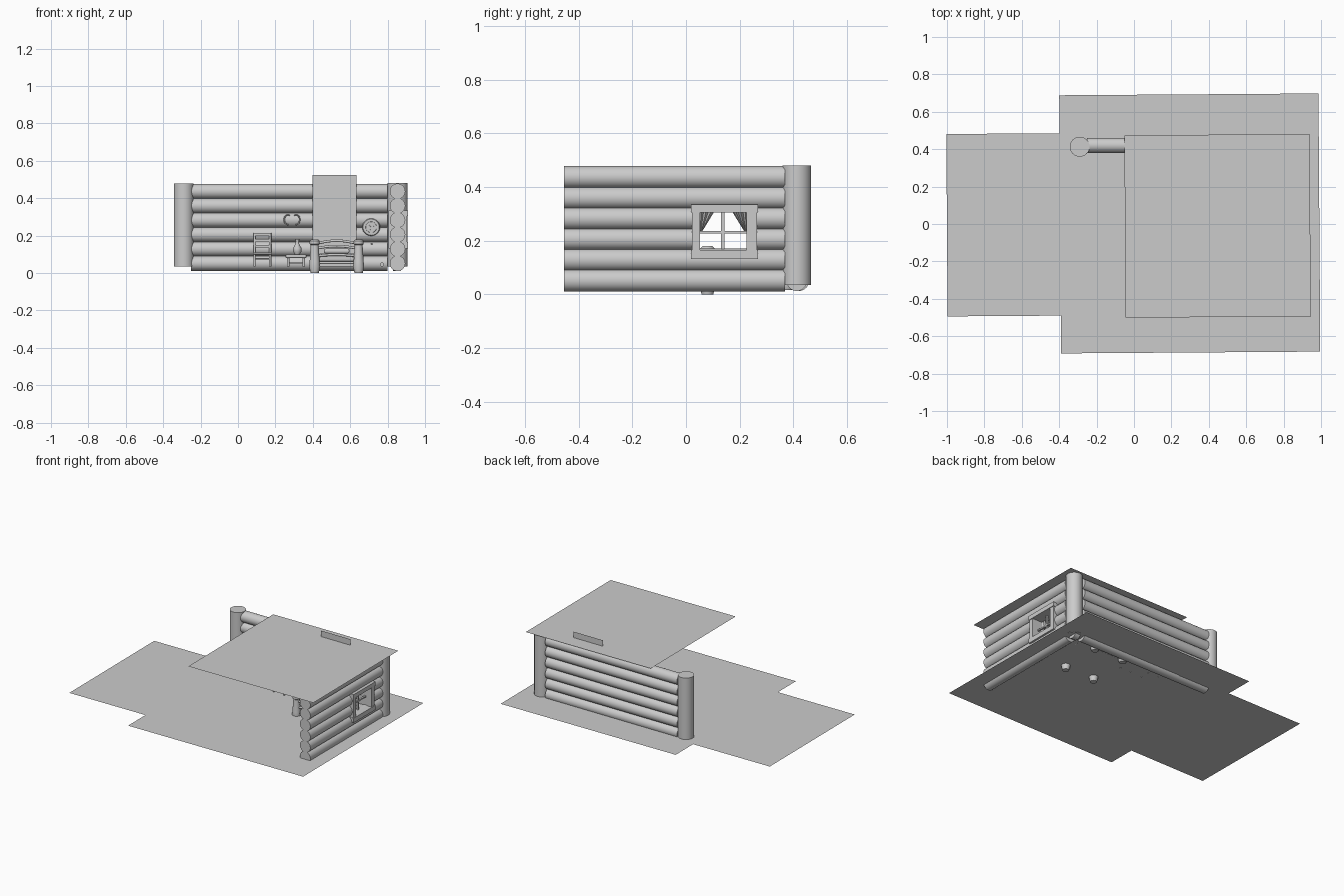
import bpy, math
from mathutils import Vector

if "Cube" in bpy.data.objects:
    bpy.data.objects.remove(bpy.data.objects["Cube"])


def finish(name, smooth=False):
    o = bpy.context.object
    o.name = name
    if smooth:
        bpy.ops.object.shade_smooth_by_angle(angle=math.radians(40))
    return o


def sheet(name, c, sx, sy, rot=(0, 0, 0)):
    bpy.ops.mesh.primitive_plane_add(size=1, location=c, rotation=rot)
    o = finish(name)
    o.scale = (sx, sy, 1)
    return o


def rod(name, a, b, r, r2=None, n=32):
    a, b = Vector(a), Vector(b)
    d = b - a
    bpy.ops.mesh.primitive_cone_add(vertices=n, radius1=r, radius2=r if r2 is None else r2,
                                    depth=d.length, location=(a + b) / 2,
                                    rotation=d.to_track_quat('Z', 'Y').to_euler())
    return finish(name, True)


def box(name, x0, x1, y0, y1, z0, z1, bevel=0):
    bpy.ops.mesh.primitive_cube_add(size=1, location=((x0+x1)/2, (y0+y1)/2, (z0+z1)/2))
    o = finish(name)
    o.scale = (x1-x0, y1-y0, z1-z0)
    bpy.ops.object.transform_apply(location=False, rotation=False, scale=True)
    if bevel:
        m = o.modifiers.new("round", 'BEVEL')
        m.width, m.segments = bevel, 3
    return o


def tube(name, pts, r):
    cu = bpy.data.curves.new(name, 'CURVE')
    cu.dimensions = '3D'
    cu.bevel_depth, cu.bevel_resolution, cu.use_fill_caps = r, 3, True
    s = cu.splines.new('POLY')
    s.points.add(len(pts) - 1)
    for p, q in zip(s.points, pts):
        p.co = (*q, 1)
    o = bpy.data.objects.new(name, cu)
    bpy.context.collection.objects.link(o)
    return o


def turned(name, prof, c, n=24):
    vs, fs = [], []
    for r, z in prof:
        for k in range(n):
            t = 2 * math.pi * k / n
            vs.append((c[0] + r*math.cos(t), c[1] + r*math.sin(t), c[2] + z))
    for i in range(len(prof) - 1):
        for k in range(n):
            l = (k + 1) % n
            fs.append((i*n+k, i*n+l, (i+1)*n+l, (i+1)*n+k))
    fs += [tuple(range(n))[::-1], tuple(range((len(prof)-1)*n, len(prof)*n))]
    me = bpy.data.meshes.new(name)
    me.from_pydata(vs, [], fs)
    o = bpy.data.objects.new(name, me)
    bpy.context.collection.objects.link(o)
    bpy.context.view_layer.objects.active = o
    for x in bpy.context.selected_objects:
        x.select_set(False)
    o.select_set(True)
    return finish(name, True)


# floors, ceiling and chimney panel: single sheets, very slightly turned
yaw = math.radians(0.4)
sheet("main_floor", (.298, .003, .036), 1.386, 1.38, (0, 0, yaw))
sheet("outer_floor", (-.5, -.003, .034), 1.0, .975, (0, 0, yaw))
sheet("ceiling", (.447, -.01, .482), .99, .975, (0, 0, yaw))
sheet("chimney_panel", (.517, .372, .28), .235, .49, (math.pi/2, 0, 0))

# log walls; the two logs crossing the window are split
for i in range(6):
    z = .0515 + .077 * i
    rod("back_log", (-.25, .42, z), (.80, .42, z), .0395)
    spans = [(-.455, .045), (.235, .37)] if i in (2, 3) else [(-.455, .37)]
    for a, b in spans:
        rod("side_log", (.853, a, z), (.853, b, z), .0415)
rod("left_post", (-.29, .413, .034), (-.29, .413, .478), .053)
rod("corner_post", (.853, .413, .034), (.853, .413, .48), .054)
rod("corner_foot", (.83, .413, .05), (.87, .413, .05), .038)

# window: frame, sash bars, sill
box("window_lintel", .805, .908, .018, .268, .305, .335)
box("window_sill", .805, .908, .018, .268, .132, .165)
box("window_jamb", .805, .903, .022, .052, .165, .305)
box("window_jamb", .805, .903, .226, .264, .165, .305)
box("sash_upright", .85, .862, .131, .143, .165, .305)
box("sash_bar", .85, .862, .05, .228, .226, .236)
# pleated curtains drawn to each side
for s, y0 in ((1, .052), (-1, .226)):
    n, vs = 12, []
    for k in range(n + 1):
        u = k / n
        x = .822 + .005 * math.sin(u * 6 * math.pi)
        vs += [(x, y0 + s*.052*u, .305), (x, y0 + s*.01*u, .225 + .012*u)]
    me = bpy.data.meshes.new("curtain")
    me.from_pydata(vs, [], [(2*k, 2*k+2, 2*k+3, 2*k+1) for k in range(n)])
    bpy.context.collection.objects.link(bpy.data.objects.new("curtain", me))

# bed: four tapered posts, arched rails at both ends, mattress
for y, zb in ((.08, .0), (.375, .015)):
    for x in (.41, .645):
        turned("bed_post", [(.022, zb), (.03, .035), (.027, .06), (.021, .15), (.027, .155),
                            (.027, .17), (.018, .18)], (x, y, 0))
    for z, arch in ((.155, .018), (.13, .014), (.09, .008), (.055, 0)):
        pts = [(.41 + .235*k/12, y, z + arch*math.sin(math.pi*k/12)) for k in range(13)]
        tube("bed_end_rail", pts, .007)
for x in (.42, .637):
    rod("bed_side_rail", (x, .08, .065), (x, .375, .065), .011, n=16)
box("mattress", .43, .627, .092, .362, .06, .105, .012)
box("pillow", .46, .597, .29, .355, .105, .13, .01)

# ladder-back chair
for x in (.088, .172):
    rod("chair_back_leg", (x, .35, .035), (x, .365, .213), .006, n=12)
    rod("chair_front_leg", (x, .28, .035), (x, .28, .105), .006, n=12)
    rod("chair_side_stretcher", (x, .28, .065), (x, .352, .065), .004, n=12)
box("chair_seat", .08, .18, .272, .36, .1, .11, .003)
for z in (.135, .165, .198):
    box("chair_slat", .088, .172, .355, .364, z, z + .016)
rod("chair_stretcher", (.088, .28, .075), (.172, .28, .075), .004, n=12)

# low side table with a vase on it
box("table_top", .255, .365, .27, .35, .08, .1, .004)
box("table_shelf", .265, .355, .28, .34, .05, .058)
for x in (.268, .352):
    for y in (.283, .337):
        rod("table_leg", (x, y, .035), (x, y, .082), .007, n=12)
turned("vase", [(.014, 0), (.022, .015), (.023, .032), (.01, .055), (.008, .068), (.013, .082)],
       (.317, .31, .1))

# round wall plaque with raised rings
for r, y in ((.048, .372), (.032, .366), (.016, .36), (.006, .354)):
    rod("wall_disc", (.712, .385, .245), (.712, y, .245), r, r * .9)
rod("wall_peg", (.715, .385, .155), (.715, .365, .155), .005, n=12)
rod("small_ball_stub", (.77, .35, .045), (.77, .33, .045), .011, n=16)

# curled antlers on the back wall
for s, cx in ((1, .267), (-1, .31)):
    pts = [(cx + s*.02*math.cos(t), .375, .285 + .027*math.sin(t))
           for t in [math.radians(60 + 22*k) for k in range(11)]]
    tube("antler", pts, .004)
